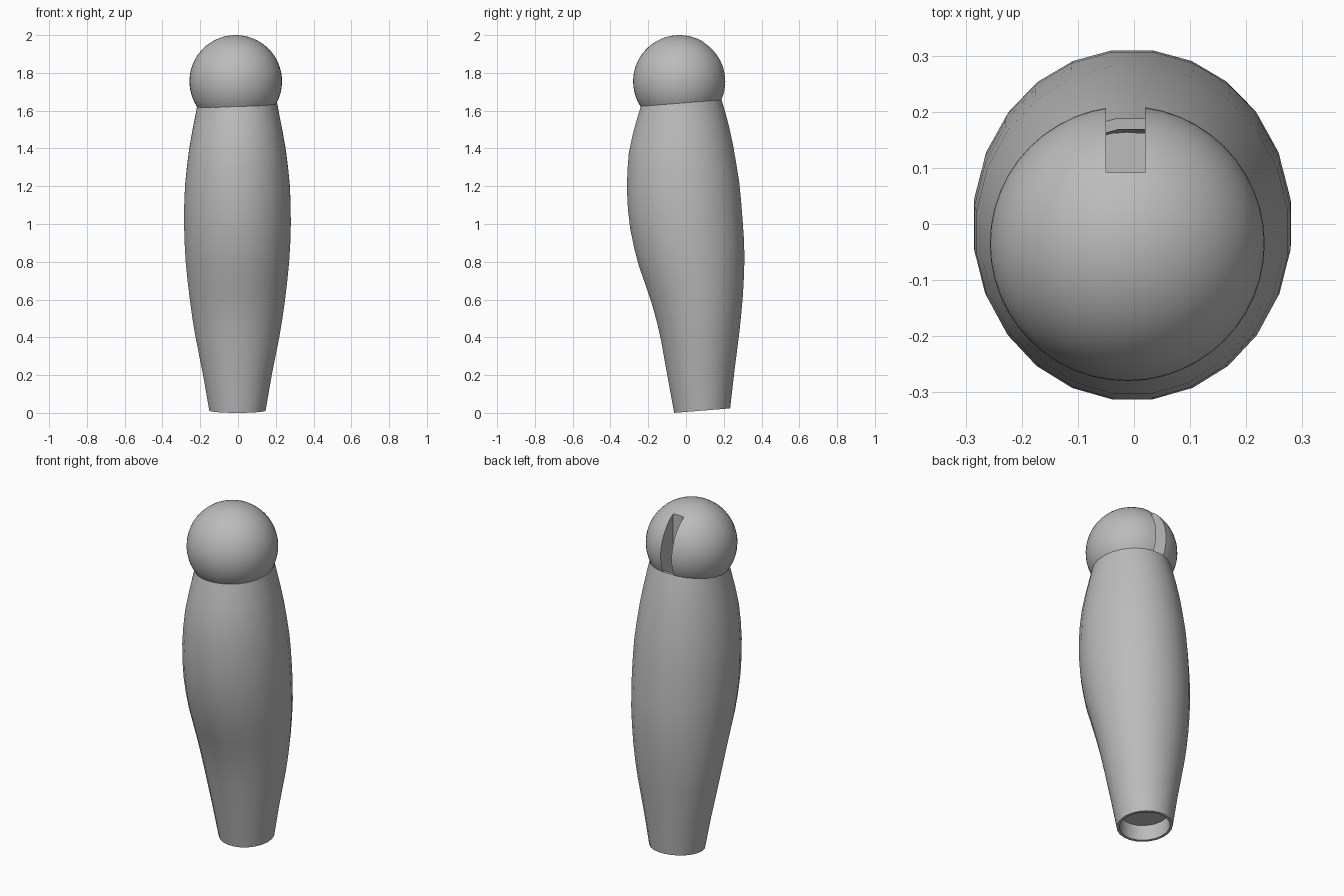
import bpy, bmesh, math

SIDES = 24
TILT = 0.08      # slope of every ring towards the back

old = bpy.data.objects.get("Cube")
if old:
    bpy.data.objects.remove(old)

grey = bpy.data.materials.new("plain grey")
grey.use_nodes = True
COLOUR = (0.5, 0.5, 0.5, 1)
grey.diffuse_color = COLOUR
grey.node_tree.nodes["Principled BSDF"].inputs["Base Color"].default_value = COLOUR


def finish(name, bm):
    """Turn a bmesh into a named object."""
    bmesh.ops.recalc_face_normals(bm, faces=bm.faces)
    mesh = bpy.data.meshes.new(name)
    bm.to_mesh(mesh)
    bm.free()
    mesh.materials.append(grey)
    ob = bpy.data.objects.new(name, mesh)
    bpy.context.collection.objects.link(ob)
    return ob


def smooth(ob):
    bpy.ops.object.select_all(action='DESELECT')
    bpy.context.view_layer.objects.active = ob
    ob.select_set(True)
    bpy.ops.object.shade_smooth_by_angle(angle=math.radians(35))


# Limb sections: height, half width, front y, back y
sections = [
    (0.012, 0.15, -0.064, 0.235), (0.2, 0.183, -0.098, 0.257),
    (0.4, 0.223, -0.134, 0.283), (0.5, 0.24, -0.156, 0.294),
    (0.6, 0.254, -0.184, 0.303), (0.7, 0.266, -0.217, 0.309),
    (0.8, 0.276, -0.252, 0.312), (0.9, 0.282, -0.278, 0.309),
    (1.0, 0.285, -0.298, 0.302), (1.1, 0.284, -0.31, 0.294),
    (1.2, 0.28, -0.315, 0.284), (1.3, 0.27, -0.313, 0.268),
    (1.4, 0.257, -0.305, 0.251), (1.5, 0.239, -0.283, 0.229),
    (1.58, 0.223, -0.26, 0.208), (1.64, 0.212, -0.241, 0.19),
]


def ring(bm, z, half, front, back, inset=0.0):
    yc, ry = (front + back) / 2, (back - front) / 2 - inset
    verts = []
    for i in range(SIDES):
        a = math.tau * (i + 0.5) / SIDES
        y = ry * math.sin(a)
        verts.append(bm.verts.new(((half - inset) * math.cos(a) - 0.003, yc + y, z + TILT * y)))
    return verts


# Limb shell, with a shallow socket at each end
bm = bmesh.new()
bottom, top = sections[0], sections[-1]
rings = [ring(bm, bottom[0] + 0.09, *bottom[1:], inset=0.015), ring(bm, *bottom, inset=0.015)]
rings += [ring(bm, *s) for s in sections]
rings += [ring(bm, *top, inset=0.02), ring(bm, top[0] - 0.06, *top[1:], inset=0.025)]
for a, b in zip(rings, rings[1:]):
    for i in range(SIDES):
        j = (i + 1) % SIDES
        bm.faces.new((a[i], a[j], b[j], b[i]))
bm.faces.new(rings[0])
bm.faces.new(rings[-1])
smooth(finish("limb", bm))

# Ball joint
bm = bmesh.new()
bmesh.ops.create_uvsphere(bm, u_segments=48, v_segments=32, radius=0.245)
bmesh.ops.translate(bm, verts=bm.verts, vec=(-0.012, -0.035, 1.755))
ball = finish("ball_joint", bm)

# Slot cutter at the back of the ball
bm = bmesh.new()
bmesh.ops.create_cube(bm, size=1)
bmesh.ops.scale(bm, verts=bm.verts, vec=(0.07, 0.3, 0.6))
bmesh.ops.translate(bm, verts=bm.verts, vec=(-0.015, 0.242, 1.912))
cutter = finish("slot_cutter", bm)
cutter.hide_render = True
cutter.hide_set(True)

cut = ball.modifiers.new("slot", 'BOOLEAN')
cut.object = cutter
cut.operation = 'DIFFERENCE'
cut.solver = 'EXACT'
bpy.context.view_layer.objects.active = ball
bpy.ops.object.modifier_apply(modifier="slot")
bpy.data.objects.remove(cutter)
smooth(ball)
